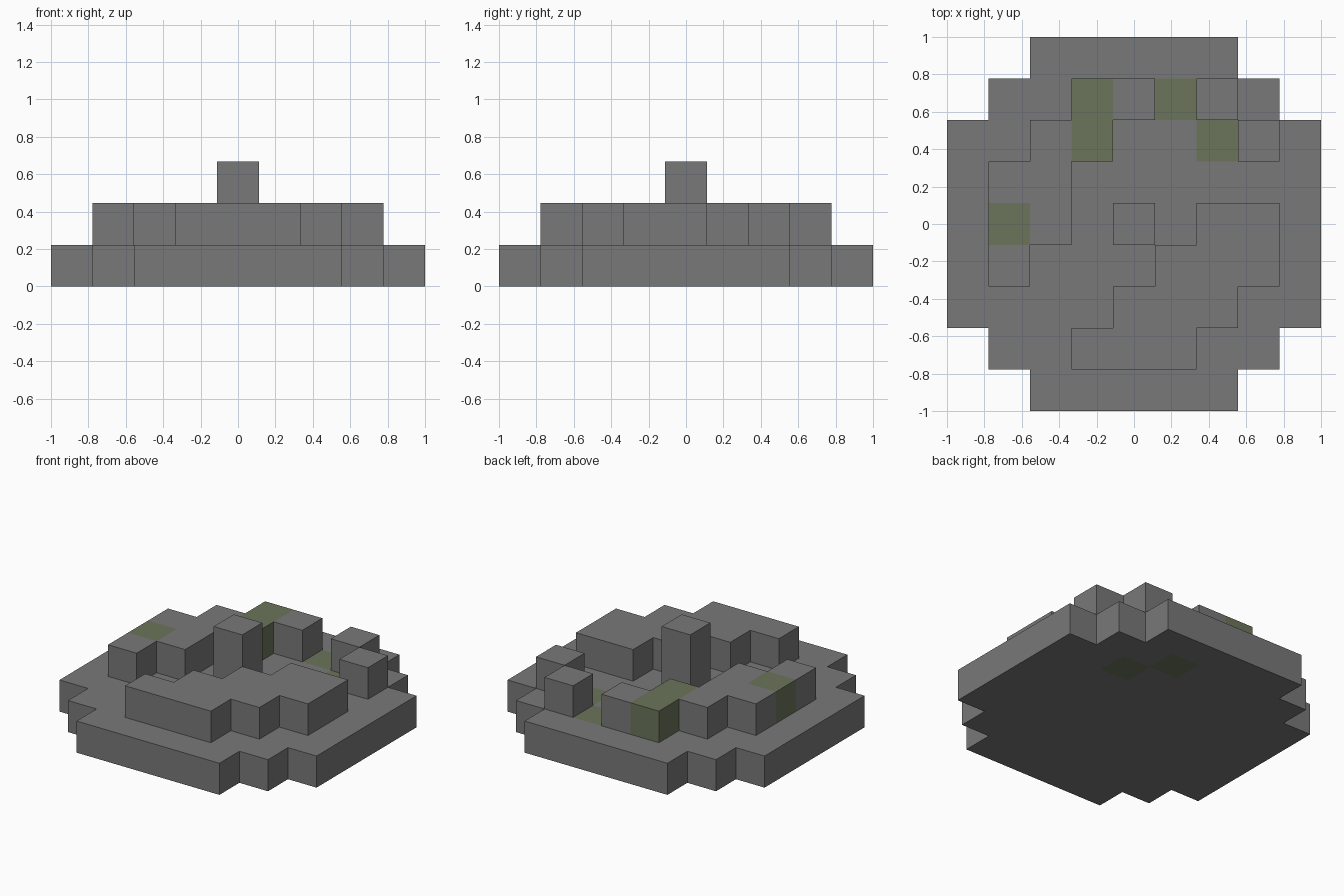
import bpy
import bmesh
from mathutils import Vector

cube = bpy.data.objects.get("Cube")
if cube:
    bpy.data.objects.remove(cube, do_unlink=True)

CELL = 2 / 9


def material(name, rgb):
    m = bpy.data.materials.new(name)
    m.use_nodes = True
    color = (*rgb, 1)
    m.diffuse_color = color
    bsdf = m.node_tree.nodes["Principled BSDF"]
    bsdf.inputs["Base Color"].default_value = color
    bsdf.inputs["Roughness"].default_value = 0.9
    return m


MATERIALS = [
    material("grey_stone", (0.19, 0.19, 0.19)),
    material("mossy_stone", (0.147, 0.178, 0.105)),
]

# Block plans, back row first: S = plain stone, M = mossy stone
PLANS = {
    "round_base": (0, [
        "..SSSSS..",
        ".SSSSMSS.",
        "SSSSSSMSS",
        "SSSSSSSSS",
        "SSSSSSSSS",
        "SSSSSSSSS",
        "SSSSSSSSS",
        ".SSSSSSS.",
        "..SSSSS..",
    ]),
    "broken_wall": (1, [
        ".........",
        "...MS.S..",
        "..SM...S.",
        ".SS......",
        ".MS...SS.",
        ".S...SSS.",
        "....SSS..",
        "...SSS...",
        ".........",
    ]),
}


def read_plan(level, rows):
    return {(c - 4, 4 - r, level): "SM".index(ch)
            for r, row in enumerate(rows)
            for c, ch in enumerate(row) if ch != "."}


parts = {name: read_plan(*plan) for name, plan in PLANS.items()}
# Two stacked blocks in the middle
parts["centre_pillar"] = {(0, 0, level): 0 for level in (1, 2)}
filled = {cell for blocks in parts.values() for cell in blocks}


def build_part(name, blocks):
    """Make one outward quad for every exposed side of each block."""
    bm = bmesh.new()
    for cell, mat in blocks.items():
        centre = Vector(cell) + Vector((0, 0, 0.5))
        for axis in range(3):
            for sign in (-1, 1):
                n = Vector((0, 0, 0))
                n[axis] = sign
                if tuple(int(a + b) for a, b in zip(cell, n)) in filled:
                    continue
                u = Vector((0, 0, 0))
                u[(axis + 1) % 3] = 1
                v = n.cross(u)
                corners = (-u - v, u - v, u + v, v - u)
                face = bm.faces.new([bm.verts.new((centre + (n + k) / 2) * CELL)
                                     for k in corners])
                face.material_index = mat
    bmesh.ops.remove_doubles(bm, verts=bm.verts, dist=0.001)
    mesh = bpy.data.meshes.new(name)
    bm.to_mesh(mesh)
    bm.free()
    for m in MATERIALS:
        mesh.materials.append(m)
    bpy.context.collection.objects.link(bpy.data.objects.new(name, mesh))


for part_name, part_blocks in parts.items():
    build_part(part_name, part_blocks)
